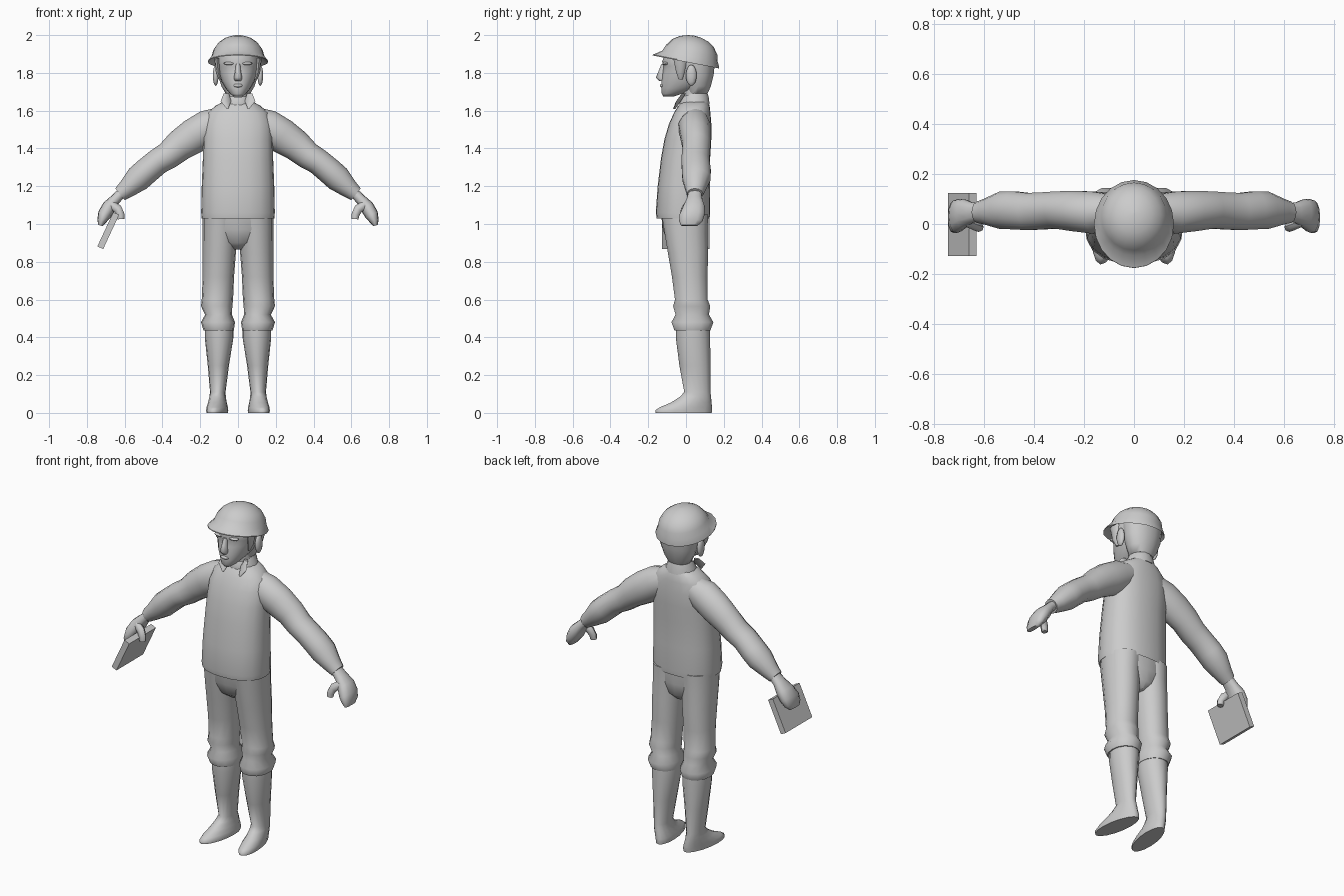
import bpy, bmesh, math
from mathutils import Vector, Matrix


def loft(name, rings, n=14, p=2.0, mirror=False, angle=45):
    """Skin rings of (centre, u, v); p above 2 makes the section squarer."""
    bm = bmesh.new()
    loops = []
    for c, u, v in rings:
        loop = []
        for i in range(n):
            a = 2 * math.pi * i / n
            ca, sa = math.cos(a), math.sin(a)
            k = (abs(ca) ** p + abs(sa) ** p) ** (-1 / p)
            loop.append(bm.verts.new(Vector(c) + k * ca * Vector(u) + k * sa * Vector(v)))
        loops.append(loop)
    for a, b in zip(loops, loops[1:]):
        for i in range(n):
            j = (i + 1) % n
            bm.faces.new((a[i], a[j], b[j], b[i]))
    bm.faces.new(loops[0])
    bm.faces.new(loops[-1])
    bmesh.ops.recalc_face_normals(bm, faces=bm.faces)
    return finish(name, bm, mirror, angle)


def finish(name, bm, mirror=False, angle=45):
    me = bpy.data.meshes.new(name)
    bm.to_mesh(me)
    bm.free()
    ob = bpy.data.objects.new(name, me)
    bpy.context.collection.objects.link(ob)
    bpy.ops.object.select_all(action='DESELECT')
    ob.select_set(True)
    bpy.context.view_layer.objects.active = ob
    bpy.ops.object.shade_smooth_by_angle(angle=math.radians(angle))
    if mirror:
        ob.modifiers.new("Mirror", 'MIRROR')
    return ob


def flat(z, cx, cy, rx, ry, turn=0.0, tilt=0.0):
    """Horizontal ring, optionally turned about z or tilted front to back."""
    c, s = math.cos(turn), math.sin(turn)
    return (cx, cy, z), (c * rx, s * rx, 0), (-s * ry, c * ry, tilt)


def limb(pts):
    """Rings along a path in the xz plane: (x, z, half thickness, half depth, y)."""
    rings = []
    for i, (x, z, h, d, y) in enumerate(pts):
        a, b = pts[max(i - 1, 0)], pts[min(i + 1, len(pts) - 1)]
        t = Vector((b[0] - a[0], 0, b[1] - a[1])).normalized()
        rings.append(((x, y, z), (-t.z * h, 0, t.x * h), (0, d, 0)))
    return rings


def ellipsoid(name, loc, size, mirror=True):
    bm = bmesh.new()
    bmesh.ops.create_uvsphere(bm, u_segments=10, v_segments=7, radius=1,
                              matrix=Matrix.LocRotScale(loc, None, size))
    return finish(name, bm, mirror, 80)


# sweater
loft("sweater_body", [
    flat(1.045, 0, -.012, .175, .125), flat(1.03, 0, -.015, .192, .14),
    flat(1.06, 0, -.016, .195, .144), flat(1.2, 0, -.012, .192, .138),
    flat(1.35, 0, -.002, .186, .13), flat(1.45, 0, .01, .184, .124),
    flat(1.53, 0, .022, .182, .112), flat(1.59, 0, .033, .16, .096),
    flat(1.625, 0, .042, .12, .083), flat(1.65, 0, .048, .075, .068)],
    n=20, p=2.4)
loft("sleeve", limb([
    (.07, 1.555, .07, .065, .05), (.155, 1.515, .092, .086, .045),
    (.235, 1.465, .093, .083, .052), (.31, 1.415, .083, .076, .056),
    (.37, 1.363, .073, .076, .052), (.425, 1.33, .069, .076, .05),
    (.485, 1.28, .07, .078, .055), (.53, 1.24, .07, .076, .055),
    (.59, 1.185, .05, .054, .05), (.625, 1.157, .04, .043, .047)]),
    mirror=True)

# hands
loft("hand", limb([
    (.61, 1.17, .026, .034, .047), (.65, 1.13, .028, .042, .045),
    (.682, 1.092, .037, .058, .042), (.707, 1.05, .036, .067, .032),
    (.722, 1.015, .024, .062, .026), (.728, .992, .012, .045, .018)]),
    n=12, p=2.5, mirror=True, angle=60)
loft("thumb", limb([
    (.675, 1.105, .022, .02, .01), (.637, 1.08, .024, .022, -.005),
    (.622, 1.05, .021, .02, -.012), (.62, 1.026, .018, .017, -.014)]),
    n=8, mirror=True)

# flat tablet held in one hand
bm = bmesh.new()
bmesh.ops.create_cube(bm, size=1, matrix=Matrix.LocRotScale(
    (-.687, -.002, .965), Matrix.Rotation(math.radians(25), 3, 'Y'), (.034, .252, .2)))
finish("tablet", bm, angle=30)

# trousers
loft("trouser_seat", [
    flat(1.06, 0, -.008, .182, .125), flat(.97, 0, -.004, .17, .118),
    flat(.9, 0, .003, .1, .1), flat(.865, 0, .01, .03, .06)], n=16, p=2.4)
loft("trouser_leg", [
    flat(1.05, .09, -.006, .097, .125), flat(.95, .095, .0, .092, .115),
    flat(.85, .099, .01, .088, .108), flat(.72, .104, .02, .083, .096),
    flat(.6, .109, .028, .083, .088), flat(.565, .113, .03, .083, .1),
    flat(.52, .103, .033, .071, .09), flat(.48, .106, .034, .09, .113),
    flat(.435, .102, .034, .08, .096)], p=2.2, mirror=True, angle=60)

# boots: shaft, ankle and toed-out foot
loft("boot", [
    flat(.45, .1, .036, .076, .09), flat(.4, .1, .037, .076, .091),
    flat(.25, .104, .047, .056, .082), flat(.11, .107, .06, .041, .069),
    flat(.085, .108, .05, .044, .083, .08), flat(.055, .109, .028, .048, .108, .14),
    flat(.03, .11, .0, .053, .14, .16), flat(.014, .11, -.012, .054, .152, .16),
    flat(0, .11, -.012, .053, .15, .16)], n=16, mirror=True, angle=60)

# neck and shirt collar
loft("neck", [flat(1.6, 0, .045, .062, .06), flat(1.67, 0, .045, .057, .06),
              flat(1.77, 0, .04, .06, .065)])
loft("collar", [
    flat(1.63, 0, .045, .09, .082, tilt=.004), flat(1.66, 0, .042, .08, .08, tilt=.014),
    flat(1.692, 0, .042, .063, .068, tilt=.02), flat(1.67, 0, .042, .055, .06, tilt=.02)])
loft("collar_flap", [
    ((.062, -.012, 1.69), (.014, -.006, 0), (.004, .008, 0)),
    ((.064, -.04, 1.65), (.028, -.012, 0), (.004, .008, 0)),
    ((.056, -.062, 1.61), (.004, -.002, 0), (.002, .006, 0))], n=6, mirror=True)

# head
loft("head", [
    flat(1.675, 0, -.092, .022, .028), flat(1.69, 0, -.074, .043, .055),
    flat(1.72, 0, -.03, .067, .101), flat(1.755, 0, -.004, .088, .127),
    flat(1.8, 0, .01, .103, .134), flat(1.835, 0, .014, .11, .134),
    flat(1.86, 0, .014, .114, .142), flat(1.91, 0, .02, .108, .13)],
    n=18, p=2.15, angle=70)
loft("hair_back", [
    flat(1.69, 0, .06, .065, .055), flat(1.73, 0, .065, .088, .068),
    flat(1.79, 0, .068, .108, .08), flat(1.87, 0, .07, .118, .086)], p=2.2, angle=60)
loft("sideburn", [
    flat(1.765, .094, -.028, .007, .009), flat(1.8, .105, -.03, .012, .022),
    flat(1.88, .112, -.03, .014, .038)], n=8, mirror=True)
ellipsoid("ear", (.118, .028, 1.787), (.016, .029, .056))
ellipsoid("brow", (.045, -.108, 1.85), (.034, .018, .009))
ellipsoid("lips", (0, -.126, 1.733), (.026, .013, .01), False)
loft("nose", [
    flat(1.848, 0, -.116, .012, .014), flat(1.81, 0, -.122, .015, .023),
    flat(1.775, 0, -.128, .022, .032), flat(1.757, 0, -.122, .019, .02)],
    n=8, angle=60)

# helmet: brim and dome, tipped back
helmet = loft("helmet", [
    flat(.015, 0, .015, .128, .133), flat(-.014, 0, .002, .16, .179),
    flat(-.009, 0, .002, .16, .179), flat(.02, 0, .017, .14, .15),
    flat(.055, 0, .02, .13, .138), flat(.09, 0, .02, .106, .113),
    flat(.114, 0, .02, .072, .078), flat(.127, 0, .02, .035, .038),
    flat(.131, 0, .02, .004, .004)], n=20, angle=35)
helmet.location = (0, 0, 1.872)
helmet.rotation_euler.x = math.radians(-11)
